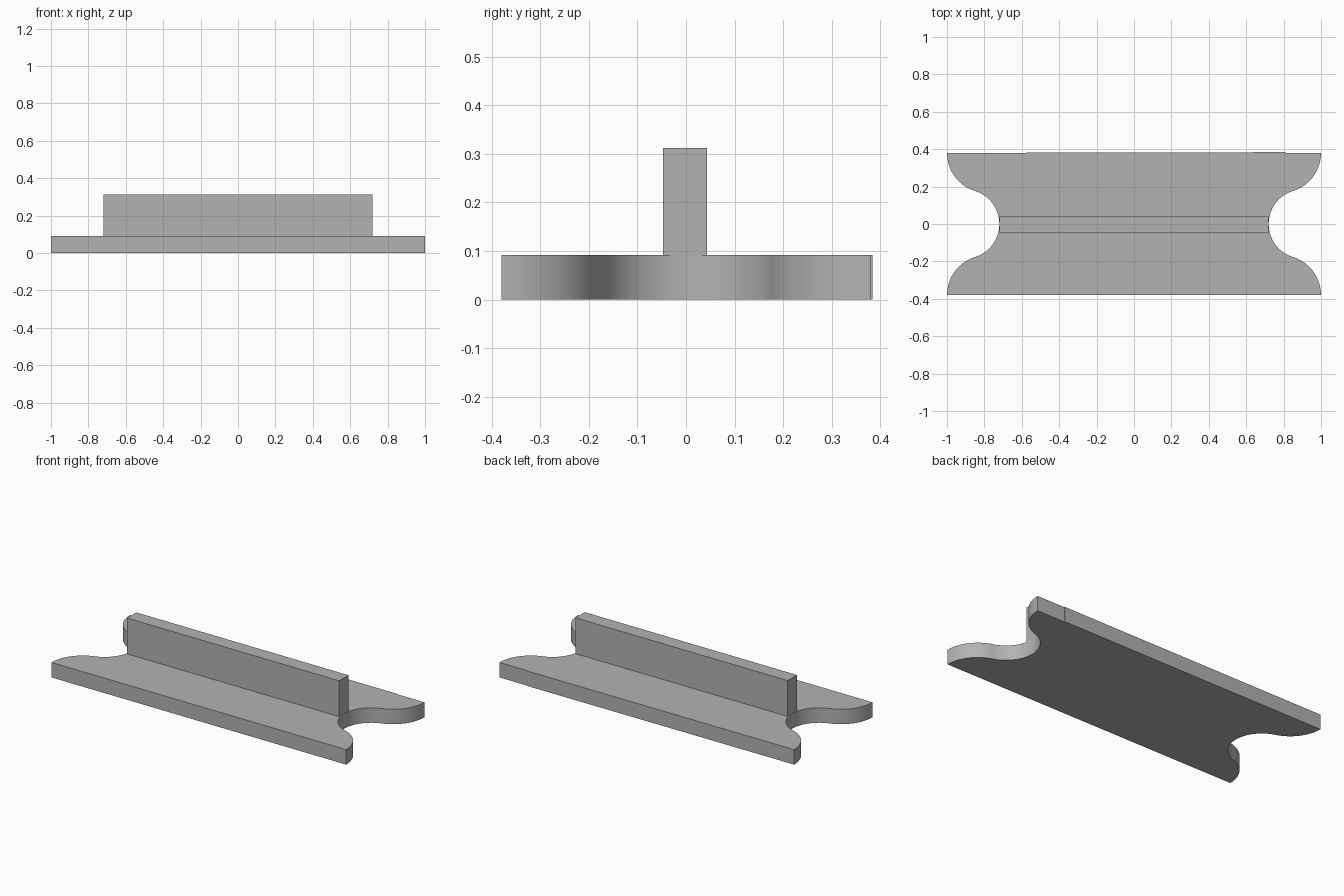
import bpy, bmesh, math
from mathutils import Vector

cube = bpy.data.objects.get("Cube")
if cube:
    bpy.data.objects.remove(cube, do_unlink=True)

grey = bpy.data.materials.new("plain grey")
grey.use_nodes = True
grey.diffuse_color = (0.45, 0.45, 0.45, 1)
grey.node_tree.nodes["Principled BSDF"].inputs["Base Color"].default_value = grey.diffuse_color


def extrude_outline(name, outline, z0, z1):
    """Solid prism from a counter-clockwise outline."""
    bm = bmesh.new()
    face = bm.faces.new([bm.verts.new((x, y, z0)) for x, y in outline])
    top = bmesh.ops.extrude_face_region(bm, geom=[face])["geom"]
    moved = [v for v in top if isinstance(v, bmesh.types.BMVert)]
    bmesh.ops.translate(bm, vec=(0, 0, z1 - z0), verts=moved)
    bmesh.ops.recalc_face_normals(bm, faces=bm.faces)
    mesh = bpy.data.meshes.new(name)
    bm.to_mesh(mesh)
    bm.free()
    mesh.materials.append(grey)
    obj = bpy.data.objects.new(name, mesh)
    bpy.context.collection.objects.link(obj)
    bpy.ops.object.select_all(action="DESELECT")
    obj.select_set(True)
    bpy.context.view_layer.objects.active = obj
    bpy.ops.object.shade_smooth_by_angle(angle=math.radians(30))
    return obj


def arc(centre, radius, start, end, steps=16):
    angles = [start + (end - start) * i / steps for i in range(steps + 1)]
    return [(centre.x + radius * math.cos(a), centre.y + radius * math.sin(a)) for a in angles]


# Scalloped end: a rounded corner flowing into a concave notch
half_depth, waist = 0.38, 0.72
notch_r, corner_r = 0.185, 0.213
notch = Vector((waist + notch_r, 0))
corner = Vector((1 - corner_r, half_depth))
to_notch = notch - corner
meet = math.atan2(to_notch.y, to_notch.x)
back_half = arc(corner, corner_r, 0, meet) + arc(notch, notch_r, meet + math.pi, math.pi)[1:]
right_end = [(x, -y) for x, y in back_half] + back_half[-2::-1]
left_end = [(-x, -y) for x, y in right_end]

# Base plate, with a very slightly raised back edge
back_step = [(0.81, half_depth), (0.81, half_depth + 0.004)]
extrude_outline("base_plate", right_end + back_step + left_end, 0, 0.092)

# Upright rib along the middle
extrude_outline("upright_rib",
                [(-waist, -0.047), (waist, -0.047), (waist, 0.043), (-waist, 0.043)],
                0.092, 0.312)
